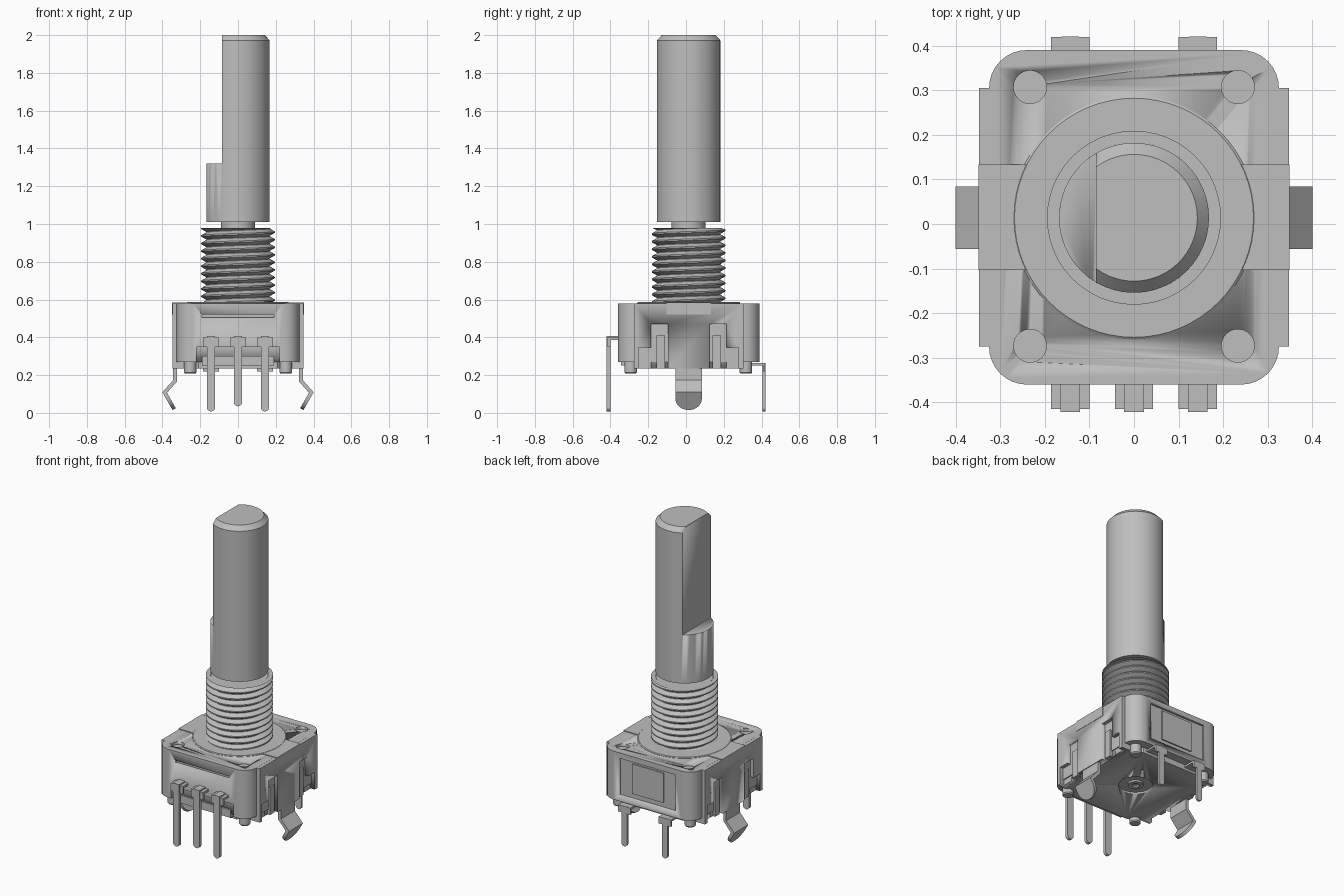
import bpy, bmesh, math
from mathutils import Vector

old = bpy.data.objects.get("Cube")
if old:
    bpy.data.objects.remove(old, do_unlink=True)

GREY = (0.52, 0.52, 0.52, 1)
metal = bpy.data.materials.new("satin grey")
metal.use_nodes = True
metal.diffuse_color = GREY
metal.node_tree.nodes["Principled BSDF"].inputs["Base Color"].default_value = GREY

CY = 0.014  # shaft axis in y


def finish(name, bm, smooth=True):
    bmesh.ops.recalc_face_normals(bm, faces=bm.faces)
    me = bpy.data.meshes.new(name)
    bm.to_mesh(me)
    bm.free()
    me.materials.append(metal)
    ob = bpy.data.objects.new(name, me)
    bpy.context.collection.objects.link(ob)
    if smooth:
        activate(ob)
        bpy.ops.object.shade_smooth_by_angle(angle=math.radians(30))
    return ob


def activate(ob):
    bpy.ops.object.select_all(action='DESELECT')
    ob.select_set(True)
    bpy.context.view_layer.objects.active = ob


def box(name, x0, x1, y0, y1, z0, z1):
    return prism(name, [(x0, y0), (x1, y0), (x1, y1), (x0, y1)], z0, z1)


def prism(name, outline, z0, z1):
    """Extrude an xy outline from z0 to z1."""
    bm = bmesh.new()
    f = bm.faces.new([bm.verts.new((x, y, z0)) for x, y in outline])
    r = bmesh.ops.extrude_face_region(bm, geom=[f])
    bmesh.ops.translate(bm, vec=(0, 0, z1 - z0),
                        verts=[v for v in r["geom"] if isinstance(v, bmesh.types.BMVert)])
    return finish(name, bm)


def rounded(x0, x1, y0, y1, r, n):
    """Rectangle outline with n-step corner arcs (n=1 gives chamfers)."""
    pts = []
    for k, (cx, cy) in enumerate([(x1 - r, y1 - r), (x0 + r, y1 - r), (x0 + r, y0 + r), (x1 - r, y0 + r)]):
        for i in range(n + 1):
            a = math.pi / 2 * (k + i / n)
            pts.append((cx + r * math.cos(a), cy + r * math.sin(a)))
    return pts


def lathe(name, profile, cx=0, cy=CY, n=64):
    """Revolve a closed-ended (r, z) profile about a vertical axis."""
    bm = bmesh.new()
    rings = [[bm.verts.new((cx + r * math.cos(2 * math.pi * i / n), cy + r * math.sin(2 * math.pi * i / n), z))
              for i in range(n)] for r, z in profile]
    for a, b in zip(rings, rings[1:]):
        for i in range(n):
            j = (i + 1) % n
            bm.faces.new((a[i], a[j], b[j], b[i]))
    bm.faces.new(rings[0])
    bm.faces.new(rings[-1])
    return finish(name, bm)


def cut(ob, cutter):
    m = ob.modifiers.new("cut", 'BOOLEAN')
    m.operation, m.solver, m.object = 'DIFFERENCE', 'EXACT', cutter
    activate(ob)
    # keep the cut ahead of the smoothing modifier
    bpy.ops.object.modifier_move_to_index(modifier=m.name, index=0)
    bpy.ops.object.modifier_apply(modifier=m.name)
    bpy.data.objects.remove(cutter, do_unlink=True)


def strip(name, path, c, hw, thick, along_x=False, tip=True):
    """Bent sheet-metal strip along a (u, z) path, with an optional round tip."""
    pts = [(Vector(p), hw) for p in path]
    if tip:
        end, d = Vector(path[-1]), (Vector(path[-1]) - Vector(path[-2])).normalized()
        pts.pop()
        for i in range(8):
            a = math.radians(88) * i / 7
            pts.append((end - d * hw * (1 - math.sin(a)), hw * math.cos(a)))
    bm = bmesh.new()
    rows = []
    for p, w in pts:
        rows.append([bm.verts.new((p.x, c + s * w, p.y) if along_x else (c + s * w, p.x, p.y)) for s in (-1, 1)])
    for a, b in zip(rows, rows[1:]):
        bm.faces.new((a[0], a[1], b[1], b[0]))
    ob = finish(name, bm, False)
    m = ob.modifiers.new("sheet", 'SOLIDIFY')
    m.thickness, m.offset, m.use_even_offset = thick, 0, True
    activate(ob)
    bpy.ops.object.modifier_apply(modifier=m.name)
    return ob


# Shaft with a flat on its right side
shaft = lathe("shaft", [(0.168, 1.01), (0.168, 1.972), (0.142, 2.0)])
cut(shaft, box("cutter", -0.3, -0.085, -0.4, 0.4, 1.32, 2.1))
lathe("shaft_neck", [(0.09, 0.9), (0.09, 1.05)])

# Threaded bushing: helical ridge around a core
lathe("bushing_core", [(0.166, 0.5), (0.166, 0.978)])
Z0, Z1, PITCH, N = 0.578, 0.98, 0.04, 48
ridge = [(0.168, 0.0), (0.195, 0.38), (0.195, 0.56), (0.168, 0.94)]
bm = bmesh.new()
rows = []
for turn in range(-1, 11):
    for r, f in ridge:
        row = []
        for i in range(N + 1):
            a = 2 * math.pi * i / N
            z = Z0 + PITCH * (turn + f + i / N)
            row.append(bm.verts.new((r * math.cos(a), CY + r * math.sin(a), min(max(z, Z0), Z1))))
        rows.append(row)
for a, b in zip(rows, rows[1:]):
    for i in range(N):
        bm.faces.new((a[i], a[i + 1], b[i + 1], b[i]))
bmesh.ops.remove_doubles(bm, verts=bm.verts, dist=0.0002)
finish("bushing_thread", bm)

# Metal cover with corner dimples, front groove, back window and front opening
cover = prism("cover", rounded(-0.325, 0.325, -0.36, 0.39, 0.085, 8), 0.27, 0.58)
for sx in (-1, 1):
    for y in (-0.273, 0.307):
        cut(cover, lathe("cutter", [(0.037, 0.562), (0.037, 0.7)], sx * 0.233, y, 32))
cut(cover, box("cutter", -0.19, 0.19, -0.5, -0.35, 0.506, 0.521))
cut(cover, box("cutter", -0.2, 0.2, 0.378, 0.5, 0.31, 0.545))
cut(cover, box("cutter", -0.22, 0.22, -0.5, -0.335, 0.2, 0.35))
box("back_panel", -0.11, 0.11, 0.37, 0.386, 0.34, 0.53)

# Raised centre of the cover top
lathe("top_disc", [(0.273, 0.55), (0.273, 0.582), (0.268, 0.586)])
box("top_band", -0.349, 0.349, -0.103, 0.133, 0.52, 0.585)

# Moulded base with a ringed boss underneath
base = prism("base", rounded(-0.3, 0.3, -0.315, 0.335, 0.09, 1), 0.235, 0.5)
cut(base, lathe("cutter", [(0.1, 0.1), (0.1, 0.247)]))
boss = lathe("base_boss", [(0.045, 0.235), (0.045, 0.26)])
cut(boss, lathe("cutter", [(0.02, 0.1), (0.02, 0.25)]))
box("base_front_rib", -0.19, 0.19, -0.345, -0.3, 0.25, 0.3)
for sx in (-1, 1):
    for y in (-0.293, 0.317):
        lathe("base_peg", [(0.028, 0.208), (0.033, 0.215), (0.033, 0.3)], sx * 0.253, y, 24)

# Side walls with stepped slots, and the bent mounting legs
for side, s in (("left", 1), ("right", -1)):
    xa, xb = sorted((s * 0.272, s * 0.347))
    wall = box(side + "_wall", xa, xb, -0.275, 0.305, 0.235, 0.5795)
    ca, cb = sorted((s * 0.318, s * 0.5))
    for m in (-1, 1):
        for p, q, top in ((0.11, 0.2, 0.47), (0.195, 0.265, 0.345)):
            y0, y1 = sorted((CY + m * p, CY + m * q))
            cut(wall, box("cutter", ca, cb, y0, y1, 0.1, top))
        y0, y1 = sorted((CY + m * 0.125, CY + m * 0.17))
        pa, pb = sorted((s * 0.31, s * 0.335))
        box(side + "_slot_post", pa, pb, y0, y1, 0.235, 0.41)
    strip(side + "_mounting_leg", [(s * 0.333, 0.3), (s * 0.333, 0.17), (s * 0.388, 0.108), (s * 0.338, 0.02)],
          CY, 0.07, 0.02, along_x=True)

# Terminal pins: three at the front, two at the back
for x, low in ((-0.143, 0.008), (0, 0.035), (0.143, 0.008)):
    strip("front_pin", [(-0.32, 0.398), (-0.411, 0.398), (-0.411, low)], x, 0.022, 0.02)
    strip("front_pin_shoulder", [(-0.33, 0.393), (-0.408, 0.393), (-0.408, 0.35)], x, 0.043, 0.014, tip=False)
for x in (-0.143, 0.143):
    strip("back_pin", [(0.32, 0.257), (0.413, 0.257), (0.413, 0.008)], x, 0.02, 0.014)
    strip("back_pin_shoulder", [(0.32, 0.257), (0.413, 0.257), (0.413, 0.22)], x, 0.043, 0.013, tip=False)
